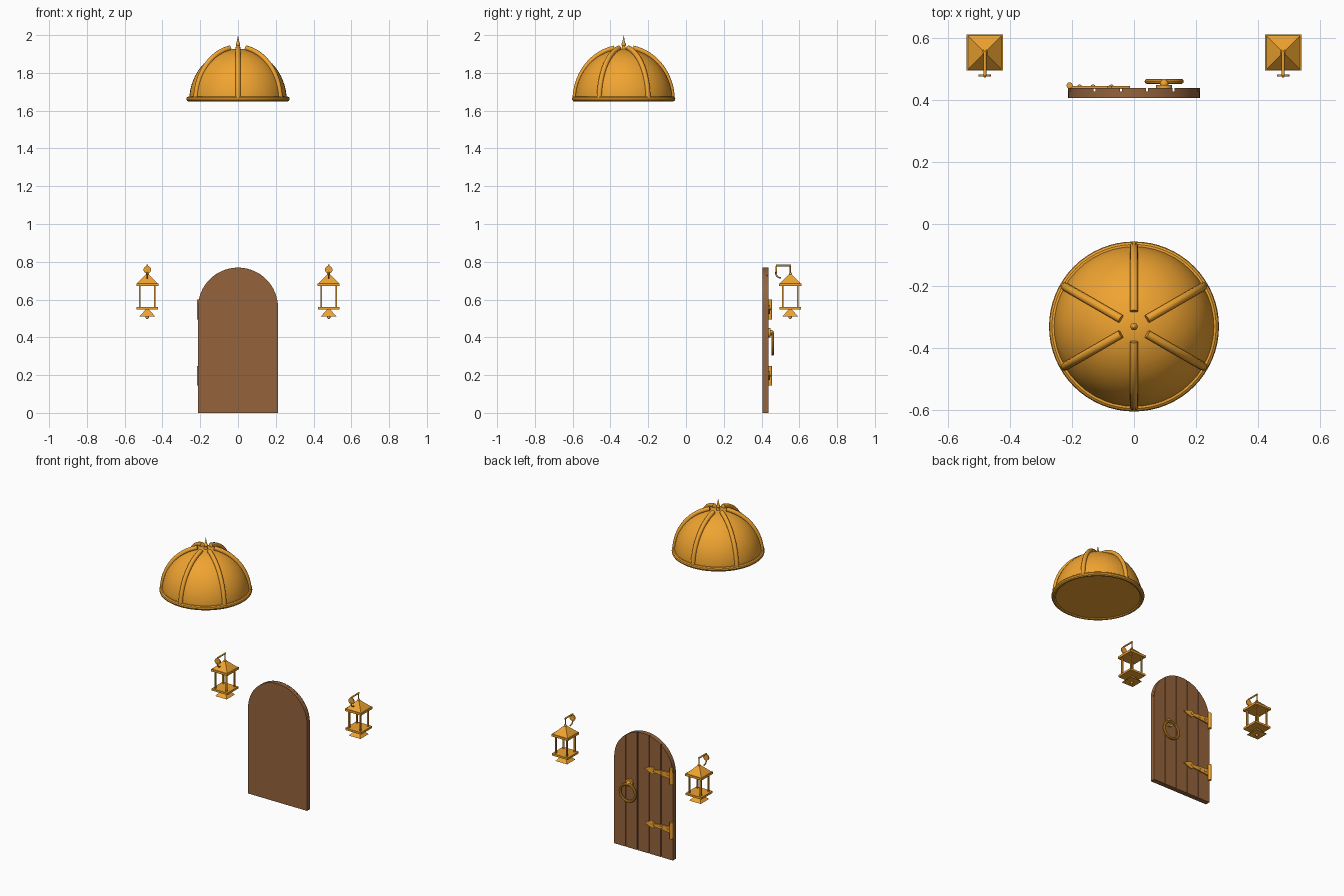
import bpy, bmesh, math
from mathutils import Vector

if "Cube" in bpy.data.objects:
    bpy.data.objects.remove(bpy.data.objects["Cube"])


def material(name, color):
    m = bpy.data.materials.new(name)
    m.diffuse_color = (*color, 1)
    m.use_nodes = True
    m.node_tree.nodes["Principled BSDF"].inputs["Base Color"].default_value = m.diffuse_color
    return m


GOLD = material("gold", (0.87, 0.37, 0.03))
WOOD = material("wood", (0.30, 0.125, 0.045))


def finish(name, mat, smooth=True):
    ob = bpy.context.object
    ob.name = name
    ob.data.materials.append(mat)
    if smooth:
        bpy.ops.object.shade_smooth_by_angle(angle=math.radians(35))
    return ob


def box(name, center, size, mat=GOLD):
    bpy.ops.mesh.primitive_cube_add(size=1, location=center)
    bpy.context.object.scale = size
    return finish(name, mat, False)


def ball(name, center, r, scale=(1, 1, 1)):
    bpy.ops.mesh.primitive_uv_sphere_add(segments=16, ring_count=10, radius=r, location=center)
    bpy.context.object.scale = scale
    return finish(name, GOLD)


def cone(name, center, r1, r2, depth, sides=16, rot=(0, 0, 0)):
    bpy.ops.mesh.primitive_cone_add(vertices=sides, radius1=r1, radius2=r2, depth=depth,
                                    location=center, rotation=rot)
    return finish(name, GOLD)


def ring(name, center, major, minor, rot=(0, 0, 0), seg=48):
    bpy.ops.mesh.primitive_torus_add(major_segments=seg, minor_segments=10, major_radius=major,
                                     minor_radius=minor, location=center, rotation=rot)
    return finish(name, GOLD)


def from_bmesh(name, bm, mat):
    bmesh.ops.recalc_face_normals(bm, faces=bm.faces)
    me = bpy.data.meshes.new(name)
    bm.to_mesh(me)
    bm.free()
    ob = bpy.data.objects.new(name, me)
    bpy.context.collection.objects.link(ob)
    bpy.ops.object.select_all(action='DESELECT')
    ob.select_set(True)
    bpy.context.view_layer.objects.active = ob
    return finish(name, mat)


def plate(name, xz, y0, y1, mat):
    """Outline in the xz plane, extruded along y."""
    bm = bmesh.new()
    f = bm.faces.new([bm.verts.new((x, y0, z)) for x, z in xz])
    ext = bmesh.ops.extrude_face_region(bm, geom=[f])
    bmesh.ops.translate(bm, vec=(0, y1 - y0, 0),
                        verts=[v for v in ext["geom"] if isinstance(v, bmesh.types.BMVert)])
    return from_bmesh(name, bm, mat)


def tube(name, pts, r):
    cu = bpy.data.curves.new(name, 'CURVE')
    cu.dimensions = '3D'
    cu.bevel_depth, cu.bevel_resolution, cu.use_fill_caps = r, 3, True
    sp = cu.splines.new('POLY')
    sp.points.add(len(pts) - 1)
    for p, c in zip(sp.points, pts):
        p.co = (*c, 1)
    cu.materials.append(GOLD)
    ob = bpy.data.objects.new(name, cu)
    bpy.context.collection.objects.link(ob)
    return ob


# Dome shell with closed underside
DY, DZ = -0.33, 1.655
R, H = 0.258, 0.272
bm = bmesh.new()
prof = [bm.verts.new((R * math.cos(a), 0, H * math.sin(a)))
        for a in [math.pi / 2 * i / 16 for i in range(17)]]
prof.append(bm.verts.new((0, 0, 0)))
edges = [bm.edges.new(p) for p in zip(prof, prof[1:])] + [bm.edges.new((prof[-1], prof[0]))]
edges.pop(-2)
bmesh.ops.spin(bm, geom=edges, axis=(0, 0, 1), cent=(0, 0, 0), angle=2 * math.pi, steps=48)
bmesh.ops.remove_doubles(bm, verts=bm.verts, dist=1e-4)
from_bmesh("dome", bm, GOLD).location = (0, DY, DZ)

# Dome rim, ribs and finial
ring("dome_rim", (0, DY, DZ + 0.007), 0.26, 0.0135, seg=64)
for k in range(6):
    az = math.radians(30 + 60 * k)
    pts = []
    for i in range(17):
        a = math.radians(1 + 78 * i / 16)
        r = 0.258 * math.cos(a)
        pts.append((r * math.cos(az), DY + r * math.sin(az), DZ + 0.282 * math.sin(a)))
    tube("dome_rib", pts, 0.0135)
cone("finial_base", (0, DY, 1.932), 0.013, 0.008, 0.02)
ball("finial_ball", (0, DY, 1.95), 0.012)
cone("finial_spike", (0, DY, 1.979), 0.008, 0.0, 0.042)

# Arched door: backing slab with five planks on its rear face
W, SPRING = 0.212, 0.557
BACK = 0.437


def arch_z(x):
    return SPRING + math.sqrt(max(0, W * W - x * x))


outline = [(-W, 0), (W, 0)] + [(W * math.cos(math.pi * i / 32), SPRING + W * math.sin(math.pi * i / 32))
                               for i in range(33)]
plate("door_slab", outline, 0.406, 0.427, WOOD)
pw = 2 * W / 5
for k in range(5):
    x0 = -W + k * pw + (0.003 if k else 0)
    x1 = -W + (k + 1) * pw - (0.003 if k < 4 else 0)
    top = [(x1 + (x0 - x1) * i / 10, arch_z(x1 + (x0 - x1) * i / 10)) for i in range(11)]
    plate("door_plank", [(x0, 0), (x1, 0)] + top, 0.426, BACK, WOOD)

# Strap hinges with barrels, spear tips and rivets
for z in (0.548, 0.197):
    half = [(-0.207, 0.022), (-0.135, 0.015), (-0.085, 0.010), (-0.072, 0.024), (-0.045, 0.016)]
    shape = [(x, z - h) for x, h in half] + [(-0.013, z)] + [(x, z + h) for x, h in reversed(half)]
    plate("hinge_strap", shape, BACK - 0.002, BACK + 0.007, GOLD)
    cone("hinge_barrel", (-0.207, 0.446, z), 0.010, 0.010, 0.105)
    for x in (-0.175, -0.132, -0.073):
        ball("hinge_rivet", (x, BACK + 0.007, z), 0.007, (1, 0.7, 1))

# Ring handle
X90 = (math.pi / 2, 0, 0)
cone("handle_plate", (0.097, BACK + 0.004, 0.424), 0.026, 0.026, 0.012, 24, X90)
ball("handle_boss", (0.097, 0.451, 0.424), 0.014)
ring("handle_ring", (0.097, 0.459, 0.366), 0.055, 0.008, X90)

# Pair of hanging lanterns
LY = 0.552
Q = math.sqrt(2)
Z45 = (0, 0, math.pi / 4)
for lx in (-0.48, 0.48):
    # cage
    box("lantern_eave", (lx, LY, 0.679), (0.117, 0.117, 0.014))
    cone("lantern_roof", (lx, LY, 0.709), 0.055 * Q, 0.008 * Q, 0.048, 4, Z45)
    box("lantern_base", (lx, LY, 0.554), (0.113, 0.113, 0.013))
    for sx in (-1, 1):
        for sy in (-1, 1):
            box("lantern_post", (lx + sx * 0.040, LY + sy * 0.040, 0.616), (0.009, 0.009, 0.118))
    cone("lantern_foot", (lx, LY, 0.529), 0.042 * Q, 0.008 * Q, 0.038, 4, Z45)
    ball("lantern_drop", (lx, LY, 0.506), 0.009)
    # hanging rod, arm, wall disc and scroll
    ball("lantern_cap", (lx, LY, 0.736), 0.008)
    tube("lantern_rod", [(lx, LY, 0.73), (lx, LY, 0.782)], 0.003)
    tube("bracket_arm", [(lx, 0.476, 0.781), (lx, LY + 0.004, 0.781)], 0.005)
    cone("bracket_disc", (lx, 0.478, 0.758), 0.020, 0.020, 0.006, 24, X90)
    scroll = [(lx, 0.502 + 0.027 * math.cos(a), 0.742 + 0.027 * math.sin(a))
              for a in [math.radians(170 + 100 * i / 10) for i in range(11)]]
    tube("bracket_scroll", scroll, 0.004)
